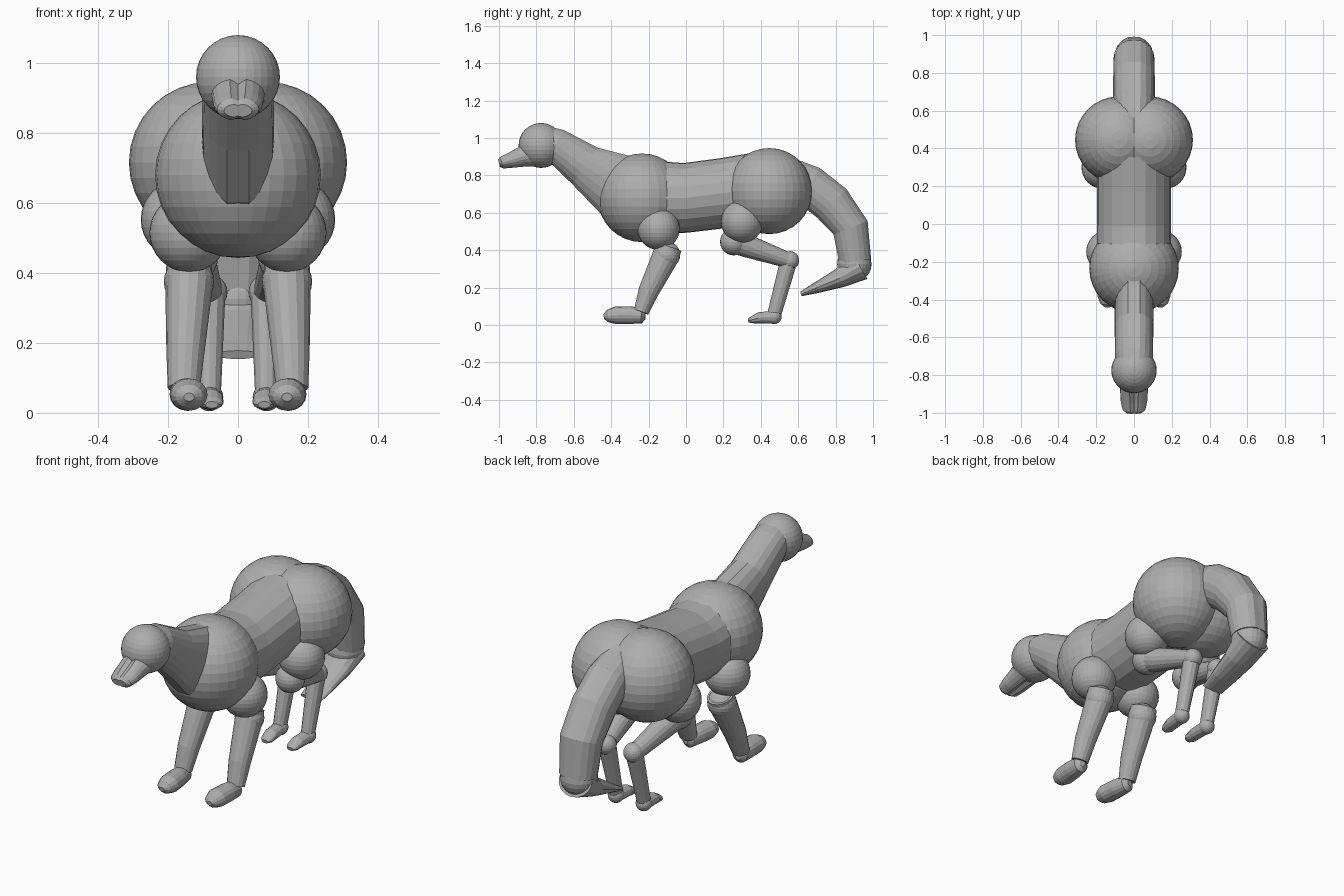
import bpy, bmesh, math
from mathutils import Vector

grey = bpy.data.materials.new("clay grey")
grey.diffuse_color = (0.42, 0.42, 0.42, 1)


def finish(bm, name):
    bmesh.ops.recalc_face_normals(bm, faces=bm.faces)
    me = bpy.data.meshes.new(name)
    bm.to_mesh(me)
    bm.free()
    me.materials.append(grey)
    ob = bpy.data.objects.new(name, me)
    bpy.context.collection.objects.link(ob)
    return ob


def ball(name, x, y, z, r, seg=32):
    bm = bmesh.new()
    bmesh.ops.create_uvsphere(bm, u_segments=seg, v_segments=seg // 2, radius=r)
    ob = finish(bm, name)
    ob.location = (x, y, z)


def limb(name, stations, sides=16, dip=0.0):
    """Loft of elliptical rings; station = (x, y, z, half width, half depth).
    dip pulls the ring in at the centre seam."""
    bm = bmesh.new()
    pts = [Vector(s[:3]) for s in stations]
    rings = []
    for i, s in enumerate(stations):
        t = (pts[min(i + 1, len(pts) - 1)] - pts[max(i - 1, 0)]).normalized()
        side = Vector((1, 0, 0))
        side = (side - t * side.dot(t)).normalized()
        up = side.cross(t)
        ring = []
        for k in range(sides):
            a = 2 * math.pi * k / sides
            f = 1 - dip if k in (sides // 4, 3 * sides // 4) else 1
            ring.append(bm.verts.new(pts[i] + side * s[3] * math.cos(a)
                                     + up * s[4] * math.sin(a) * f))
        rings.append(ring)
    for a, b in zip(rings, rings[1:]):
        for k in range(sides):
            n = (k + 1) % sides
            bm.faces.new((a[k], a[n], b[n], b[k]))
    bm.faces.new(rings[0])
    bm.faces.new(rings[-1])
    finish(bm, name)


# Head, snout and neck
ball("head", 0, -0.775, 0.96, 0.12)
limb("snout", [(0, -0.78, 0.93, 0.09, 0.09), (0, -0.86, 0.905, 0.075, 0.062),
               (0, -0.94, 0.88, 0.07, 0.043), (0, -0.985, 0.868, 0.06, 0.034),
               (0, -1.0, 0.864, 0.04, 0.02)], 20, 0.25)
limb("neck", [(0, -0.76, 0.985, 0.09, 0.085), (0, -0.70, 0.965, 0.10, 0.095),
              (0, -0.54, 0.85, 0.103, 0.125), (0, -0.39, 0.755, 0.103, 0.178),
              (0, -0.25, 0.71, 0.10, 0.2)], 20, 0.05)

# Body
ball("chest", 0, -0.235, 0.68, 0.237)
limb("torso", [(0, -0.12, 0.68, 0.197, 0.2), (0, 0.0, 0.68, 0.197, 0.192),
               (0, 0.2, 0.705, 0.197, 0.193), (0, 0.38, 0.73, 0.197, 0.198)], 20, 0.03)

# Tail with a swollen bend and flat tip
limb("tail", [(0, 0.52, 0.80, 0.10, 0.11), (0, 0.66, 0.745, 0.11, 0.115),
              (0, 0.78, 0.65, 0.11, 0.115), (0, 0.88, 0.52, 0.108, 0.103),
              (0, 0.905, 0.34, 0.095, 0.09)], 20, 0.06)
ball("tail_bend", 0, 0.9, 0.325, 0.092, 24)
limb("tail_tip", [(0, 0.93, 0.315, 0.095, 0.08), (0, 0.82, 0.25, 0.085, 0.052),
                  (0, 0.70, 0.20, 0.072, 0.03), (0, 0.615, 0.166, 0.062, 0.013)])

# Paired parts
for s, tag in ((-1, "right"), (1, "left")):
    ball("hip_" + tag, s * 0.082, 0.445, 0.716, 0.23)

    # front leg
    x = s * 0.14
    ball("shoulder_" + tag, x, -0.147, 0.515, 0.113)
    ball("elbow_" + tag, x, -0.103, 0.375, 0.072, 24)
    limb("front_leg_" + tag, [(s * 0.14, -0.09, 0.42, 0.065, 0.07),
                              (s * 0.14, -0.11, 0.365, 0.068, 0.072),
                              (s * 0.15, -0.2, 0.18, 0.055, 0.055),
                              (s * 0.155, -0.24, 0.07, 0.046, 0.04)])
    limb("front_foot_" + tag, [(s * 0.155, -0.218, 0.05, 0.015, 0.02),
                               (s * 0.152, -0.235, 0.05, 0.04, 0.042),
                               (s * 0.146, -0.3, 0.053, 0.05, 0.047),
                               (s * 0.14, -0.38, 0.052, 0.053, 0.046),
                               (s * 0.14, -0.42, 0.048, 0.04, 0.033),
                               (s * 0.14, -0.44, 0.045, 0.015, 0.012)])

    # hind leg
    ball("thigh_" + tag, s * 0.165, 0.30, 0.553, 0.113)
    ball("knee_" + tag, s * 0.13, 0.255, 0.445, 0.073, 24)
    limb("hind_shank_" + tag, [(s * 0.13, 0.25, 0.45, 0.065, 0.065),
                               (s * 0.12, 0.32, 0.425, 0.06, 0.062),
                               (s * 0.085, 0.55, 0.345, 0.042, 0.042)])
    ball("hock_" + tag, s * 0.08, 0.555, 0.345, 0.05, 24)
    limb("hind_leg_" + tag, [(s * 0.08, 0.55, 0.345, 0.044, 0.046),
                             (s * 0.082, 0.47, 0.05, 0.033, 0.037)], 12)
    ball("hind_ankle_" + tag, s * 0.082, 0.472, 0.045, 0.04, 24)
    limb("hind_foot_" + tag, [(s * 0.082, 0.47, 0.043, 0.036, 0.034),
                              (s * 0.078, 0.39, 0.038, 0.036, 0.03),
                              (s * 0.075, 0.35, 0.027, 0.033, 0.018),
                              (s * 0.075, 0.332, 0.023, 0.018, 0.01)], 12)
